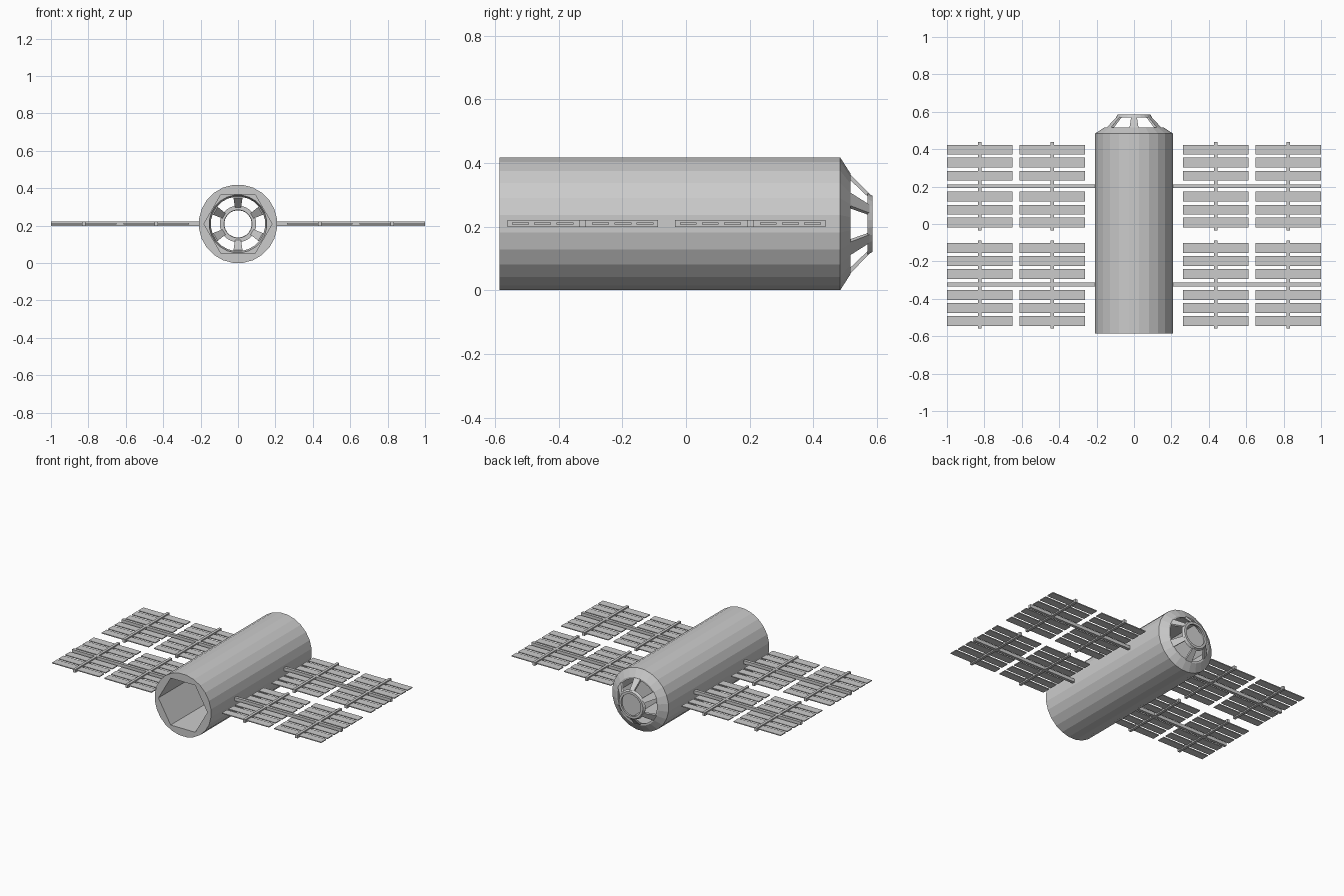
import bpy, bmesh
from math import cos, sin, pi, radians
from mathutils import Vector

if "Cube" in bpy.data.objects:
    bpy.data.objects.remove(bpy.data.objects["Cube"])

Z0 = 0.209      # height of the main axis
R = 0.21        # hull radius


def make_object(name, bm):
    bmesh.ops.recalc_face_normals(bm, faces=bm.faces)
    mesh = bpy.data.meshes.new(name)
    bm.to_mesh(mesh)
    bm.free()
    ob = bpy.data.objects.new(name, mesh)
    bpy.context.collection.objects.link(ob)
    return ob


def lathe(name, profile, sides, offset=0.0, closed=False):
    """Sweep (radius, y) points around the main axis; closed makes a hollow ring."""
    bm = bmesh.new()
    rings = []
    for r, y in profile:
        angles = [offset + 2 * pi * i / sides for i in range(sides)]
        rings.append([bm.verts.new((r * cos(a), y, Z0 + r * sin(a))) for a in angles])
    pairs = list(zip(rings, rings[1:]))
    if closed:
        pairs.append((rings[-1], rings[0]))
    else:
        bm.faces.new(rings[0])
        bm.faces.new(rings[-1])
    for a, b in pairs:
        for i in range(sides):
            j = (i + 1) % sides
            bm.faces.new((a[i], a[j], b[j], b[i]))
    return make_object(name, bm)


def box(bm, centre, size):
    verts = bmesh.ops.create_cube(bm, size=1)["verts"]
    bmesh.ops.scale(bm, vec=size, verts=verts)
    bmesh.ops.translate(bm, vec=centre, verts=verts)


# Hull: 24-sided tube with a hexagonal bore
HALF = radians(7.5)
hull = lathe("hull", [(R, -0.585), (R, 0.484)], 24, HALF)
bore = lathe("bore_cutter", [(0.182, -0.7), (0.182, 0.6)], 6)
bore.hide_render = True
bore.hide_set(True)
cut = hull.modifiers.new("bore", "BOOLEAN")
cut.operation = "DIFFERENCE"
cut.solver = "EXACT"
cut.object = bore

# Window dome: sloped collar and end ring
lathe("dome_collar", [(R, 0.484), (0.158, 0.517), (0.146, 0.517), (0.155, 0.484)], 24, HALF, True)
lathe("dome_end_ring", [(0.098, 0.569), (0.089, 0.585), (0.073, 0.585), (0.075, 0.569)], 24, HALF, True)

# Six tapered struts between collar and ring
bm = bmesh.new()
for k in range(6):
    a = radians(30 + 60 * k)
    out = Vector((cos(a), 0, sin(a)))
    side = Vector((-sin(a), 0, cos(a)))
    ends = []
    for r, y, w, t in ((0.157, 0.514, 0.024, 0.018), (0.094, 0.576, 0.015, 0.014)):
        base = Vector((0, y, Z0))
        ends.append([bm.verts.new(base + out * rr + side * s)
                     for rr, s in ((r, -w), (r, w), (r - t, w), (r - t, -w))])
    bm.faces.new(ends[0])
    bm.faces.new(ends[1])
    for i in range(4):
        j = (i + 1) % 4
        bm.faces.new((ends[0][i], ends[0][j], ends[1][j], ends[1][i]))
make_object("dome_struts", bm)

# Solar wings: boom, two cross spars and twelve slats each, on both sides
for label, y in (("front", -0.324), ("rear", 0.202)):
    for side_name, s in (("left", -1), ("right", 1)):
        frame = bmesh.new()
        slats = bmesh.new()
        box(frame, (s * 0.598, y, Z0 + 0.001), (0.804, 0.02, 0.022))
        for x in (0.437, 0.825):
            box(frame, (s * x, y, Z0 + 0.001), (0.018, 0.472, 0.022))
            for row in (-0.195, -0.126, -0.056, 0.056, 0.126, 0.195):
                box(slats, (s * x, y + row, Z0 + 0.001), (0.35, 0.053, 0.006))
        make_object(f"{label}_{side_name}_wing_frame", frame)
        make_object(f"{label}_{side_name}_solar_slats", slats)
